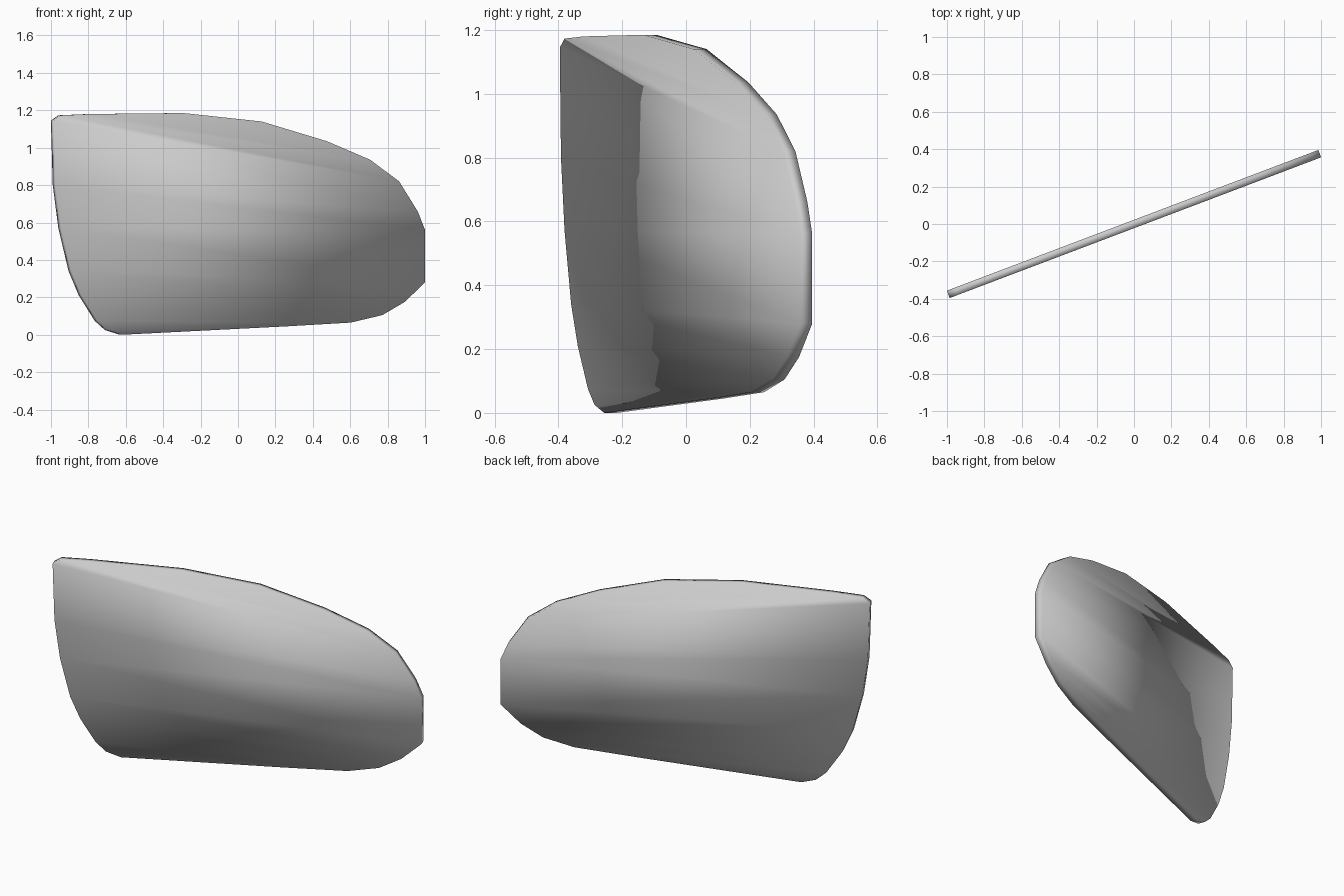
import bpy, bmesh
from mathutils import Vector

cube = bpy.data.objects.get("Cube")
if cube:
    bpy.data.objects.remove(cube, do_unlink=True)

SLOPE = 0.376        # sideways lean of the panel, y per x
HALF_THICK = 0.021

# Outline as matching (left, right) points, from the top edge to the bottom edge
rows = [
    ((-0.30, 1.185), (0.12, 1.14)), ((-0.80, 1.18), (0.47, 1.035)),
    ((-0.96, 1.173), (0.705, 0.935)), ((-1.0, 1.145), (0.86, 0.82)),
    ((-0.99, 0.80), (0.96, 0.66)), ((-0.96, 0.57), (1.0, 0.56)),
    ((-0.905, 0.34), (1.0, 0.28)), ((-0.85, 0.21), (0.89, 0.175)),
    ((-0.765, 0.075), (0.77, 0.105)), ((-0.71, 0.025), (0.60, 0.065)),
    ((-0.63, 0.0), (0.26, 0.045)),
]
normal = Vector((-SLOPE, 1, 0)).normalized()


def place(point, side):
    """Put an outline point on the front (-1) or back (+1) of the panel."""
    x, z = point
    return Vector((x * 0.993, x * SLOPE, z)) + normal * HALF_THICK * side


# Two flat skins of horizontal strips
bm = bmesh.new()
skins = [[[bm.verts.new(place(p, side)) for p in row] for row in rows]
         for side in (-1, 1)]
for skin in skins:
    for (a, b), (c, d) in zip(skin, skin[1:]):
        bm.faces.new((a, b, d, c))

# Rim joining the skins around the outline
front, back = ([r[0] for r in skin] + [r[1] for r in reversed(skin)]
               for skin in skins)
for i in range(len(front)):
    bm.faces.new((front[i - 1], front[i], back[i], back[i - 1]))
bmesh.ops.recalc_face_normals(bm, faces=bm.faces)

mesh = bpy.data.meshes.new("mirror_glass")
bm.to_mesh(mesh)
bm.free()
mesh.shade_smooth()
panel = bpy.data.objects.new("mirror_glass", mesh)
bpy.context.collection.objects.link(panel)

# Plain grey finish
grey = bpy.data.materials.new("light_grey")
grey.use_nodes = True
colour = (0.6, 0.6, 0.6, 1)
grey.diffuse_color = colour
grey.node_tree.nodes["Principled BSDF"].inputs["Base Color"].default_value = colour
mesh.materials.append(grey)
